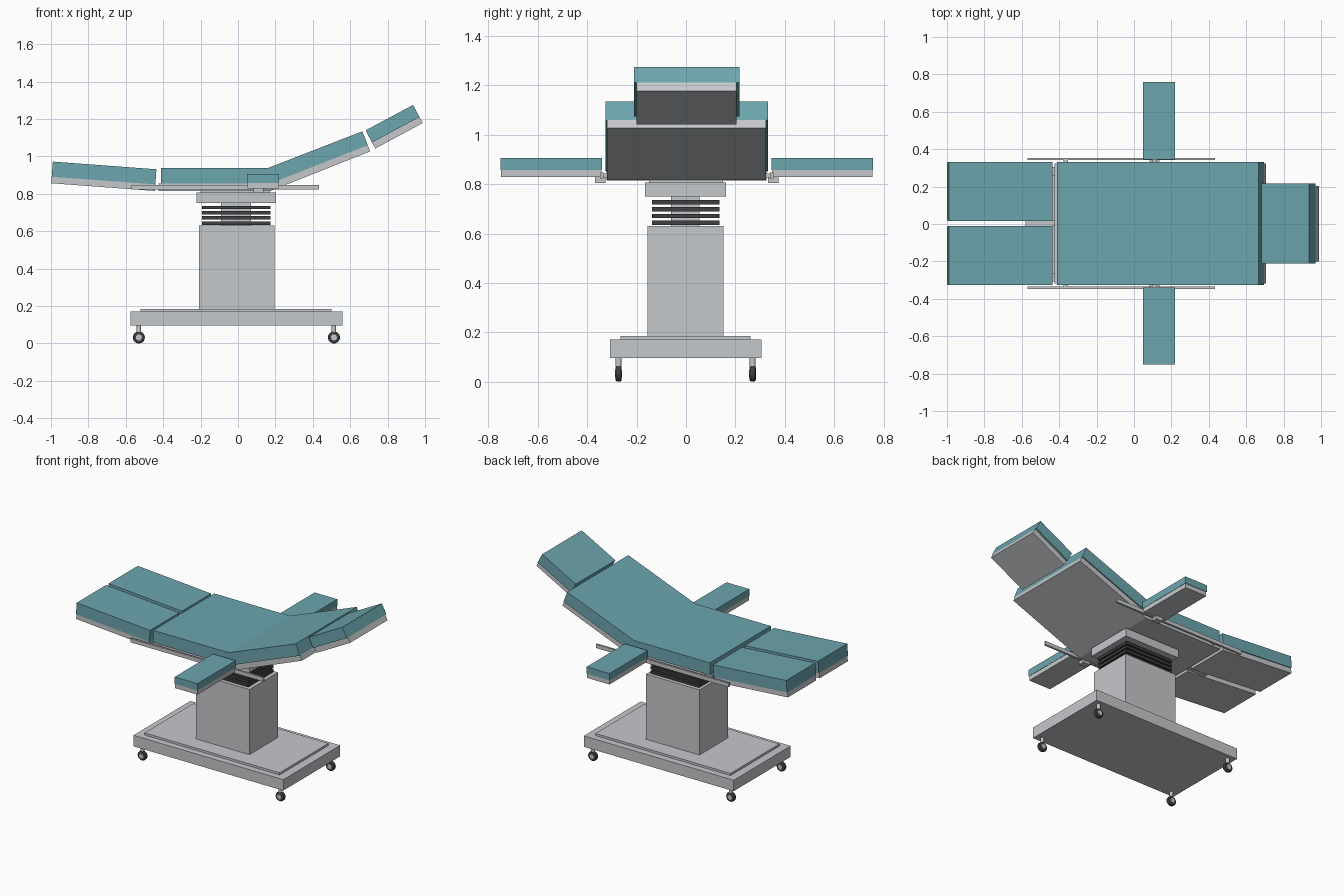
import bpy, bmesh, math
from mathutils import Vector, Matrix

if "Cube" in bpy.data.objects:
    bpy.data.objects.remove(bpy.data.objects["Cube"], do_unlink=True)


def material(name, rgb):
    m = bpy.data.materials.new(name)
    m.use_nodes = True
    color = (*rgb, 1)
    m.diffuse_color = color
    m.node_tree.nodes["Principled BSDF"].inputs["Base Color"].default_value = color
    return m


METAL = material("light grey metal", (0.56, 0.58, 0.60))
PAD = material("teal upholstery", (0.15, 0.38, 0.42))
RUBBER = material("dark rubber", (0.05, 0.05, 0.055))


def finish(bm, name, mat):
    bmesh.ops.recalc_face_normals(bm, faces=bm.faces)
    mesh = bpy.data.meshes.new(name)
    bm.to_mesh(mesh)
    bm.free()
    mesh.materials.append(mat)
    obj = bpy.data.objects.new(name, mesh)
    bpy.context.collection.objects.link(obj)
    return obj


def prism(name, profile, y0, y1, mat):
    """Extrude a side profile of (x, z) points from y0 to y1."""
    bm = bmesh.new()
    face = bm.faces.new([bm.verts.new((x, y0, z)) for x, z in profile])
    ext = bmesh.ops.extrude_face_region(bm, geom=[face])["geom"]
    verts = [v for v in ext if isinstance(v, bmesh.types.BMVert)]
    bmesh.ops.translate(bm, verts=verts, vec=(0, y1 - y0, 0))
    return finish(bm, name, mat)


def box(name, x, y, z, mat):
    profile = [(x[0], z[0]), (x[1], z[0]), (x[1], z[1]), (x[0], z[1])]
    return prism(name, profile, y[0], y[1], mat)


def slab(start, end, top, bottom):
    """Side profile between two depths under a sloping top line."""
    a, b = Vector(start), Vector(end)
    d = (b - a).normalized()
    down = Vector((d.y, -d.x))
    return [a + down * top, b + down * top, b + down * bottom, a + down * bottom]


def cylinder(name, center, radius, depth, axis, mat, bevel=0):
    bm = bmesh.new()
    rot = Matrix.Rotation(math.pi / 2, 4, 'X') if axis == 'Y' else Matrix()
    bmesh.ops.create_cone(bm, cap_ends=True, segments=24, radius1=radius,
                          radius2=radius, depth=depth,
                          matrix=Matrix.Translation(center) @ rot)
    if bevel:
        rims = [e for e in bm.edges if any(len(f.verts) > 4 for f in e.link_faces)]
        bmesh.ops.bevel(bm, geom=rims, offset=bevel, segments=2, affect='EDGES', profile=0.5)
    obj = finish(bm, name, mat)
    bpy.ops.object.select_all(action='DESELECT')
    obj.select_set(True)
    bpy.context.view_layer.objects.active = obj
    bpy.ops.object.shade_smooth_by_angle(angle=math.radians(40))
    return obj


# Base and lifting column
box("base", (-0.575, 0.558), (-0.308, 0.306), (0.095, 0.17), METAL)
box("base_cover", (-0.52, 0.5), (-0.265, 0.262), (0.17, 0.185), METAL)
box("column", (-0.208, 0.195), (-0.155, 0.152), (0.185, 0.63), METAL)
box("column_core", (-0.09, 0.07), (-0.06, 0.055), (0.63, 0.75), METAL)
for i in range(4):
    z = 0.634 + i * 0.028
    box(f"bellows_{i + 1}", (-0.193, 0.174), (-0.138, 0.135), (z, z + 0.018), RUBBER)
box("column_head", (-0.222, 0.202), (-0.167, 0.163), (0.75, 0.807), METAL)
box("head_plate", (-0.2, 0.17), (-0.15, 0.15), (0.805, 0.82), METAL)

# Casters
for x in (-0.53, 0.513):
    for y in (-0.273, 0.27):
        cylinder("caster_tyre", (x, y, 0.032), 0.032, 0.025, 'Y', RUBBER, 0.007)
        cylinder("caster_hub", (x, y, 0.032), 0.016, 0.029, 'Y', METAL)
        cylinder("caster_stem", (x, y, 0.08), 0.012, 0.036, 'Z', METAL)

# Seat and back as one bent section
prism("seat_back_cushion", [(-0.412, 0.854), (0.17, 0.854), (0.694, 1.06),
                            (0.665, 1.134), (0.16, 0.938), (-0.412, 0.938)],
      -0.327, 0.332, PAD)
prism("seat_back_frame", [(-0.425, 0.816), (0.175, 0.816), (0.707, 1.027),
                          (0.694, 1.06), (0.17, 0.854), (-0.425, 0.854)],
      -0.319, 0.324, METAL)

# Head section
head = ((0.682, 1.139), (0.936, 1.275))
prism("head_cushion", slab(*head, 0, 0.073), -0.211, 0.216, PAD)
prism("head_frame", slab(*head, 0.073, 0.11), -0.2, 0.204, METAL)

# Split leg sections with a centre hinge
leg = ((-0.99, 0.972), (-0.436, 0.931))
for side, y0, y1 in (("left", 0.017, 0.332), ("right", -0.327, -0.011)):
    prism(f"{side}_leg_cushion", slab(*leg, 0, 0.081), y0, y1, PAD)
    prism(f"{side}_leg_frame", slab(*leg, 0.081, 0.116), y0 + 0.006, y1 - 0.006, METAL)
box("leg_hinge", (-0.58, -0.42), (-0.012, 0.018), (0.825, 0.845), METAL)

# Side rails, arm boards and clamps
for side, s in (("left", 1), ("right", -1)):
    def span(a, b):
        return sorted((s * a + 0.003, s * b + 0.003))

    box(f"{side}_rail", (-0.57, 0.433), span(0.338, 0.351), (0.822, 0.848), METAL)
    for x in (-0.365, 0.11):
        box(f"{side}_rail_spacer", (x - 0.012, x + 0.012), span(0.31, 0.34), (0.826, 0.844), METAL)
    box(f"{side}_arm_clamp", (0.082, 0.135), span(0.33, 0.372), (0.804, 0.829), METAL)
    box(f"{side}_arm_frame", (0.05, 0.218), span(0.345, 0.752), (0.828, 0.858), METAL)
    box(f"{side}_arm_cushion", (0.048, 0.22), span(0.343, 0.755), (0.858, 0.905), PAD)
